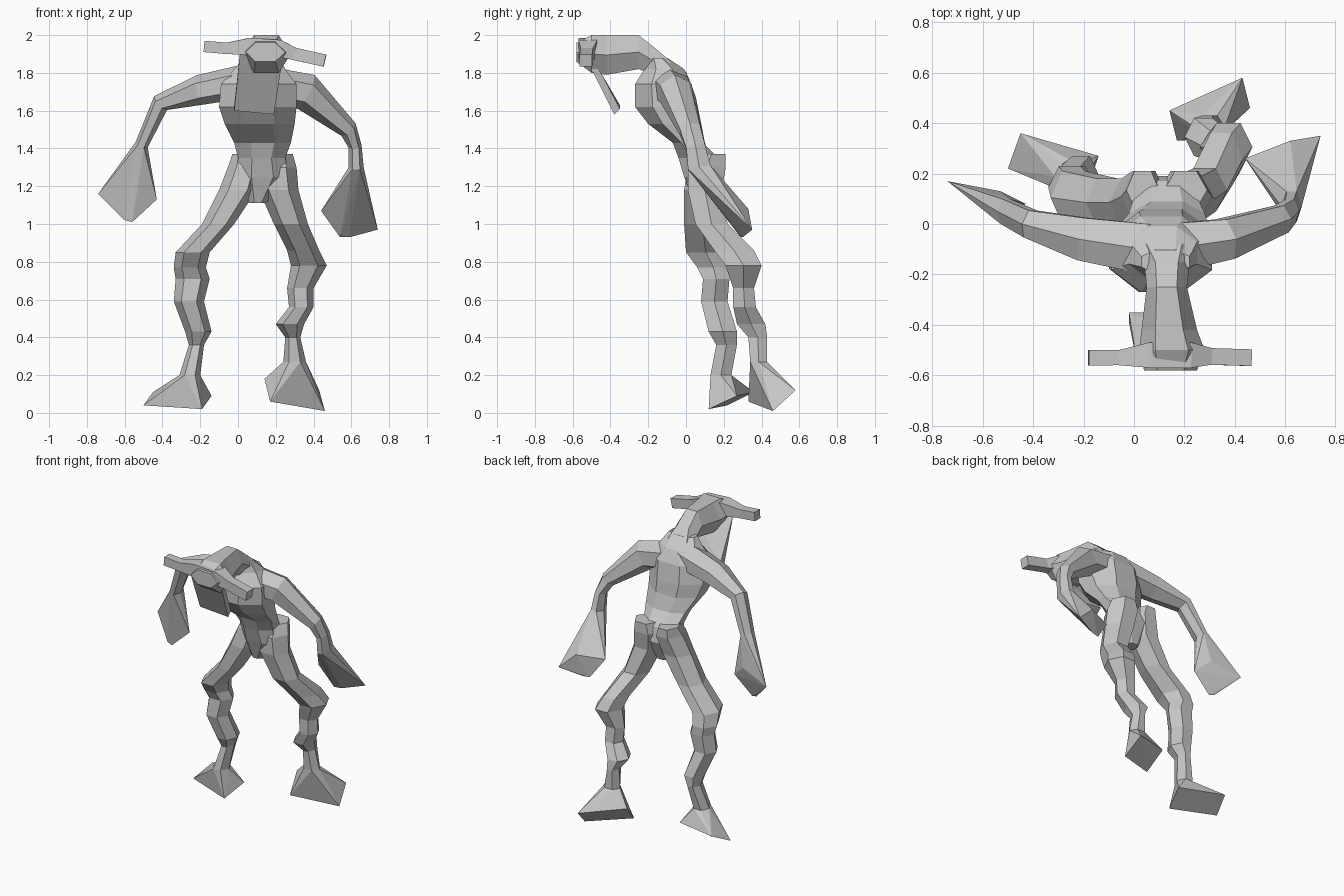
import bpy, bmesh, math
from mathutils import Vector

cube = bpy.data.objects.get("Cube")
if cube:
    bpy.data.objects.remove(cube, do_unlink=True)

clay = bpy.data.materials.new("clay_grey")
clay.use_nodes = True
clay.diffuse_color = (0.58, 0.58, 0.58, 1)
clay.node_tree.nodes["Principled BSDF"].inputs["Base Color"].default_value = clay.diffuse_color


def finish(name, bm):
    """Turn a bmesh into a flat shaded object with the shared material."""
    bmesh.ops.recalc_face_normals(bm, faces=bm.faces)
    mesh = bpy.data.meshes.new(name)
    bm.to_mesh(mesh)
    bm.free()
    mesh.materials.append(clay)
    bpy.context.collection.objects.link(bpy.data.objects.new(name, mesh))


def loft(name, rings):
    """Skin a list of point rings and close both ends."""
    bm = bmesh.new()
    loops = [[bm.verts.new(p) for p in ring] for ring in rings]
    for low, high in zip(loops, loops[1:]):
        for i in range(len(low)):
            j = (i + 1) % len(low)
            bm.faces.new((low[i], low[j], high[j], high[i]))
    bm.faces.new(loops[0])
    bm.faces.new(loops[-1])
    finish(name, bm)
    return rings[-1]


def hull(name, points):
    """Wrap points in a convex, faceted shell."""
    bm = bmesh.new()
    for p in points:
        bm.verts.new(p)
    result = bmesh.ops.convex_hull(bm, input=bm.verts)
    loose = [v for v in set(result["geom_interior"]) | set(result["geom_unused"])
             if isinstance(v, bmesh.types.BMVert)]
    bmesh.ops.delete(bm, geom=loose, context="VERTS")
    bmesh.ops.dissolve_limit(bm, angle_limit=math.radians(2), verts=bm.verts, edges=bm.edges)
    finish(name, bm)


def unit_polygon(sides, phase=0.0):
    """Polygon scaled so that it touches all sides of the unit square."""
    angles = [phase + math.tau * i / sides for i in range(sides)]
    wide = max(math.cos(a) for a in angles)
    tall = max(math.sin(a) for a in angles)
    return [(math.cos(a) / wide, math.sin(a) / tall) for a in angles]


def level_rings(stations, sides, phase=0.0, forward=False):
    """Rings from bounds (x0, x1, y0, y1, z); forward swaps y and z."""
    rings = []
    for x0, x1, s0, s1, level in stations:
        ring = []
        for a, b in unit_polygon(sides, phase):
            x = (x0 + x1 + a * (x1 - x0)) / 2
            s = (s0 + s1 + b * (s1 - s0)) / 2
            ring.append((x, level, s) if forward else (x, s, level))
        rings.append(ring)
    return rings


def path_rings(stations, sides, phase=0.0):
    """Rings square to a path of (x, y, z, height, depth)."""
    centres = [Vector(s[:3]) for s in stations]
    rings = []
    for i, (centre, s) in enumerate(zip(centres, stations)):
        ahead = centres[min(i + 1, len(centres) - 1)]
        behind = centres[max(i - 1, 0)]
        along = (ahead - behind).normalized()
        depth = Vector((0, 1, 0))
        depth = (depth - along * depth.dot(along)).normalized()
        height = along.cross(depth)
        rings.append([centre + height * a * s[3] + depth * b * s[4]
                      for a, b in unit_polygon(sides, phase)])
    return rings


# Torso, from crotch over the narrow waist to the deep chest and neck base
loft("torso", level_rings([
    (.06, .15, .04, .13, 1.11),
    (-.01, .27, -.01, .19, 1.25),
    (0, .25, -.04, .17, 1.35),
    (-.02, .28, -.07, .09, 1.43),
    (-.07, .30, -.2, .06, 1.53),
    (-.1, .31, -.27, .05, 1.62),
    (-.09, .31, -.27, .03, 1.74),
    (-.02, .25, -.22, -.01, 1.82),
    (.03, .22, -.2, -.1, 1.88)], 8, math.pi / 8))

# Neck and head, reaching forward from the shoulders
loft("head", level_rings([
    (-.02, .26, 1.72, 1.86, -.08),
    (.04, .22, 1.78, 1.92, -.15),
    (.05, .21, 1.82, 2, -.25),
    (.03, .25, 1.79, 2, -.42),
    (.02, .28, 1.8, 2, -.5),
    (.04, .25, 1.86, 1.96, -.58)], 6, 0, True))

# Flat jaw hanging down and back from the face
hull("jaw", [(.01, -.54, 1.9), (.24, -.54, 1.9), (.03, -.45, 1.78), (.22, -.45, 1.8),
             (-.02, -.39, 1.6), (.19, -.38, 1.58), (-.02, -.35, 1.63), (.19, -.35, 1.61)])

# Bar shaped horns across the brow
loft("horns", path_rings([
    (-.18, -.53, 1.94, .03, .03),
    (-.06, -.53, 1.93, .03, .03),
    (.06, -.52, 1.94, .045, .05),
    (.22, -.52, 1.93, .045, .05),
    (.3, -.525, 1.9, .033, .033),
    (.46, -.53, 1.865, .033, .033)], 4, math.pi / 4))

# Arms with wedge shaped hands
arms = {
    "left": ([(.12, -.1, 1.74, .1, .1), (.36, -.06, 1.7, .1, .08),
              (.585, .02, 1.5, .05, .055), (.62, .05, 1.41, .035, .05),
              (.625, .07, 1.3, .04, .06)],
             [(.44, .26, 1.07), (.54, .29, .93), (.59, .3, .93),
              (.74, .35, .97), (.62, .33, 1.08)]),
    "right": ([(.06, -.1, 1.76, .09, .1), (-.2, -.06, 1.71, .08, .085),
               (-.41, 0, 1.64, .05, .055), (-.51, .05, 1.42, .035, .05)],
              [(-.74, .17, 1.16), (-.6, .08, 1.02), (-.56, .07, 1.01),
               (-.43, .08, 1.13), (-.53, .13, 1.22)]),
}
for side, (path, fingertips) in arms.items():
    wrist = loft(side + "_arm", path_rings(path, 6))
    hull(side + "_hand", wrist + fingertips)

# Legs with knobbly knees and flared feet
legs = {
    "left": ([(.12, .29, .06, .21, 1.37), (.09, .31, .01, .21, 1.3),
              (.11, .32, .01, .19, 1.18), (.19, .37, .05, .22, 1),
              (.26, .43, .15, .36, .86), (.28, .47, .21, .4, .78),
              (.26, .4, .25, .36, .66), (.27, .4, .25, .37, .56),
              (.2, .35, .27, .42, .47), (.25, .33, .33, .43, .4),
              (.24, .36, .34, .43, .27)],
             [(.46, .46, .01), (.43, .58, .12), (.14, .45, .18), (.17, .33, .06)]),
    "right": ([(-.03, .1, .06, .21, 1.37), (-.05, .13, .01, .21, 1.31),
               (-.1, .1, -.01, .18, 1.18), (-.19, -.02, -.01, .18, 1),
               (-.33, -.15, 0, .21, .85), (-.34, -.17, .06, .23, .77),
               (-.33, -.15, .09, .23, .71), (-.34, -.18, .08, .22, .59),
               (-.28, -.14, .12, .27, .43), (-.26, -.18, .16, .27, .36),
               (-.31, -.2, .13, .24, .2)],
              [(-.5, .22, .04), (-.19, .12, .02), (-.14, .27, .09), (-.45, .36, .11)]),
}
for side, (stations, sole) in legs.items():
    ankle = loft(side + "_leg", level_rings(stations, 6))
    hull(side + "_foot", ankle + sole)
